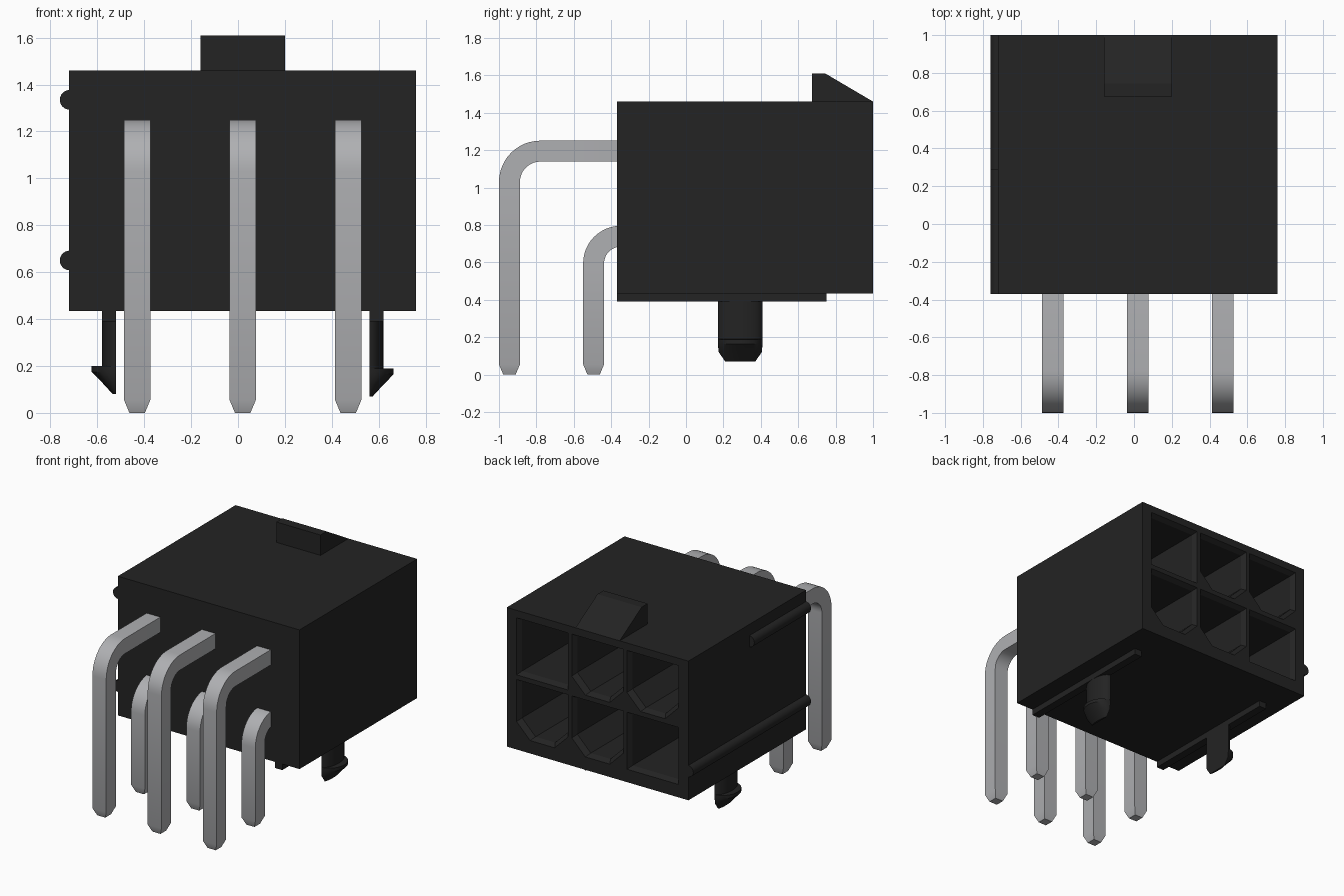
import bpy, bmesh, math

if "Cube" in bpy.data.objects:
    bpy.data.objects.remove(bpy.data.objects["Cube"])


def material(name, rgb):
    m = bpy.data.materials.new(name)
    m.diffuse_color = (*rgb, 1)
    m.use_nodes = True
    m.node_tree.nodes["Principled BSDF"].inputs["Base Color"].default_value = m.diffuse_color
    return m


BLACK = material("black plastic", (0.017, 0.017, 0.017))
METAL = material("tin metal", (0.43, 0.435, 0.45))


def loft(bm, rings):
    """Skin a list of equal-length point rings and cap both ends."""
    vs = [[bm.verts.new(p) for p in r] for r in rings]
    n = len(vs[0])
    for a, b in zip(vs, vs[1:]):
        for i in range(n):
            j = (i + 1) % n
            bm.faces.new((a[i], a[j], b[j], b[i]))
    bm.faces.new(vs[0][::-1])
    bm.faces.new(vs[-1])


def make(name, lofts, mat, smooth=False):
    bm = bmesh.new()
    for rings in lofts:
        loft(bm, rings)
    bmesh.ops.recalc_face_normals(bm, faces=bm.faces)
    me = bpy.data.meshes.new(name)
    bm.to_mesh(me)
    bm.free()
    me.materials.append(mat)
    ob = bpy.data.objects.new(name, me)
    bpy.context.collection.objects.link(ob)
    if smooth:
        bpy.ops.object.select_all(action='DESELECT')
        ob.select_set(True)
        bpy.context.view_layer.objects.active = ob
        bpy.ops.object.shade_smooth_by_angle(angle=math.radians(30))
    return ob


def box(x0, x1, y0, y1, z0, z1):
    return [[(x0, y, z0), (x1, y, z0), (x1, y, z1), (x0, y, z1)] for y in (y0, y1)]


COLS = (-0.43, 0.02, 0.47)
ROWS = (0.74, 1.195)

# Housing with six sockets open to the back
housing = make("housing", [box(-0.72, 0.76, -0.37, 1.0, 0.435, 1.46)], BLACK)


def socket(cx, cz, keyed):
    rings = []
    for y, h in ((-0.15, 0.19), (0.965, 0.19), (1.0, 0.21), (1.03, 0.21)):
        c = 0.11 if keyed else 0.0
        pts = [(-h, h), (h, h)]
        if keyed:
            pts += [(h, c - h), (h - c, -h), (c - h, -h), (-h, c - h)]
        else:
            pts += [(h, -h), (-h, -h)]
        rings.append([(cx + px, y, cz + pz) for px, pz in pts])
    return rings


square = {(0, 0), (2, 1)}
cutter = make("socket_cutter",
              [socket(x, z, (i, k) not in square)
               for i, x in enumerate(COLS) for k, z in enumerate(ROWS)], BLACK)
mod = housing.modifiers.new("sockets", 'BOOLEAN')
mod.object = cutter
mod.operation = 'DIFFERENCE'
mod.solver = 'EXACT'
bpy.context.view_layer.objects.active = housing
housing.select_set(True)
bpy.ops.object.modifier_apply(modifier=mod.name)
bpy.data.objects.remove(cutter)

# Latch ramp on top
ramp = ((0.675, 1.45), (0.675, 1.61), (0.745, 1.61), (1.0, 1.46), (1.0, 1.45))
make("latch_ramp", [[[(x, y, z) for y, z in ramp] for x in (-0.16, 0.20)]], BLACK)


# Round ribs along the left side
def rod(x, z, r, y0, y1):
    ang = [2 * math.pi * i / 24 for i in range(24)]
    return [[(x + r * math.cos(a), y, z + r * math.sin(a)) for a in ang] for y in (y0, y1)]


make("side_rib_upper", [rod(-0.718, 1.335, 0.042, -0.37, 0.29)], BLACK, True)
make("side_rib_lower", [rod(-0.718, 0.65, 0.042, -0.37, 1.0)], BLACK, True)

# Standoff ribs under the housing
make("bottom_ribs", [box(x, x + 0.06, -0.37, 0.75, 0.39, 0.44) for x in (-0.58, 0.56)], BLACK)


# Half-round snap pegs with outward barbs: (z, depth, half width)
def peg(x, side, dz):
    rings = []
    for z, d, w in ((0.44, 0.06, 0.12), (0.20 + dz, 0.06, 0.12), (0.199 + dz, 0.104, 0.12),
                    (0.175 + dz, 0.104, 0.12), (0.13 + dz, 0.06, 0.115), (0.08 + dz, 0.014, 0.08)):
        ang = [math.pi * i / 14 for i in range(15)]
        rings.append([(x + side * d * math.sin(a), 0.29 + w * math.cos(a), z) for a in ang])
    return rings


make("snap_peg_left", [peg(-0.52, -1, 0.0)], BLACK, True)
make("snap_peg_right", [peg(0.56, 1, -0.01)], BLACK, True)


# Bent square pins with tapered tips
def pin(x, yc, zc, r):
    path = [(yc, 0.0, 0, 0.033), (yc, 0.055, 0, 0.056)]
    for i in range(13):
        t = math.pi / 2 * i / 12
        path.append((yc + r - r * math.cos(t), zc - r + r * math.sin(t), t, 0.056))
    path += [(0.5, zc, math.pi / 2, 0.056), (0.55, zc, math.pi / 2, 0.033)]
    rings = []
    for y, z, t, h in path:
        ny, nz = -math.cos(t) * h, math.sin(t) * h
        rings.append([(x - h, y - ny, z - nz), (x + h, y - ny, z - nz),
                      (x + h, y + ny, z + nz), (x - h, y + ny, z + nz)])
    return rings


for i, x in enumerate(COLS):
    make(f"long_pin_{i + 1}", [pin(x, -0.944, ROWS[1], 0.165)], METAL, True)
    make(f"short_pin_{i + 1}", [pin(x, -0.494, ROWS[0], 0.145)], METAL, True)
